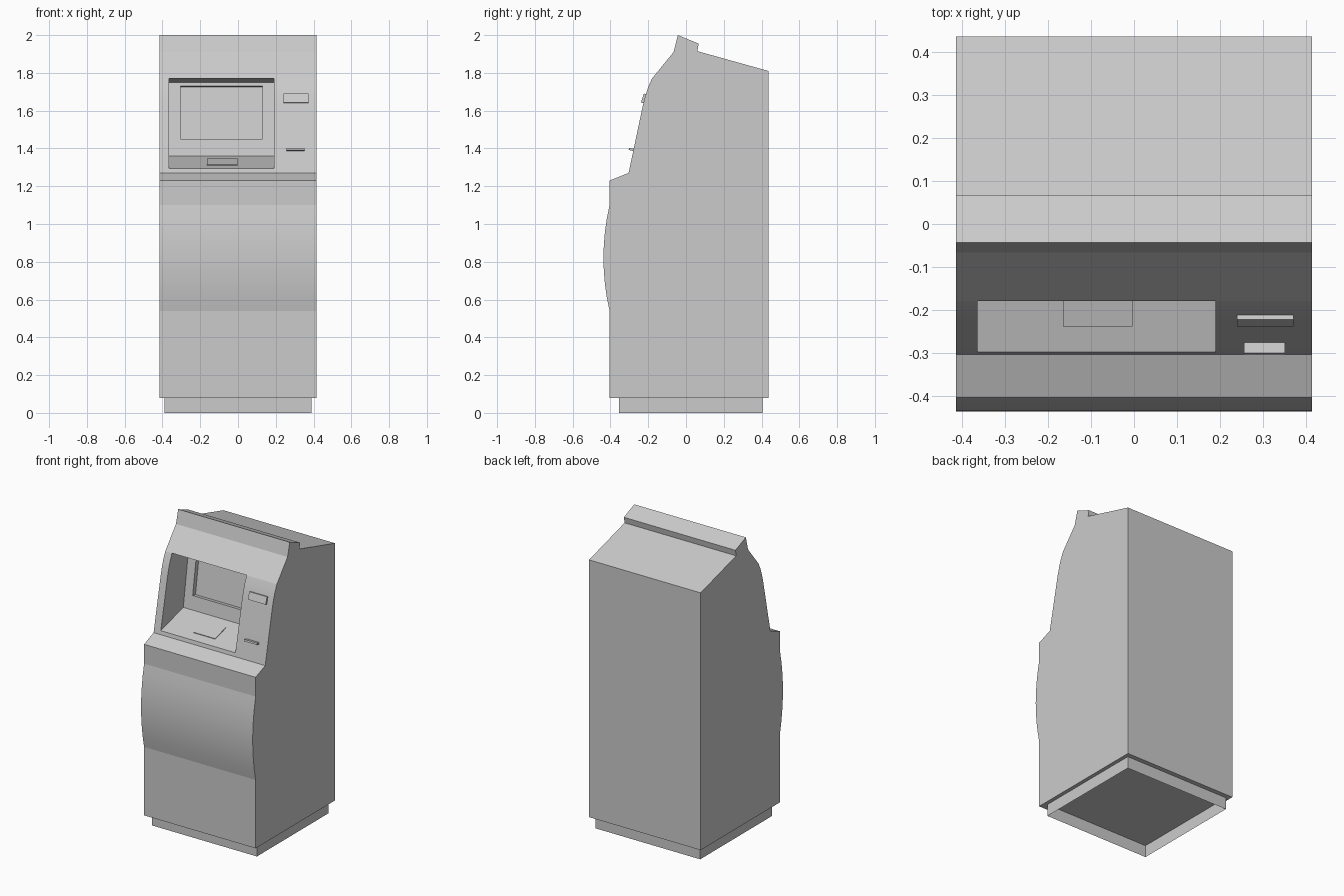
import bpy
import bmesh
from math import radians

cube = bpy.data.objects.get("Cube")
if cube:
    bpy.data.objects.remove(cube, do_unlink=True)

grey = bpy.data.materials.new("cabinet grey")
grey.use_nodes = True
COLOUR = (0.6, 0.6, 0.6, 1)
grey.diffuse_color = COLOUR
grey.node_tree.nodes["Principled BSDF"].inputs["Base Color"].default_value = COLOUR


def prism(name, profile, x0, x1, capped=True):
    """Extrude a (y, z) profile along x from x0 to x1."""
    bm = bmesh.new()
    left = [bm.verts.new((x0, y, z)) for y, z in profile]
    right = [bm.verts.new((x1, y, z)) for y, z in profile]
    n = len(profile)
    for i in range(n):
        j = (i + 1) % n
        bm.faces.new((left[i], left[j], right[j], right[i]))
    if capped:
        bm.faces.new(left)
        bm.faces.new(right)
    bmesh.ops.recalc_face_normals(bm, faces=bm.faces)
    mesh = bpy.data.meshes.new(name)
    bm.to_mesh(mesh)
    bm.free()
    mesh.materials.append(grey)
    obj = bpy.data.objects.new(name, mesh)
    bpy.context.collection.objects.link(obj)
    return obj


def activate(obj):
    bpy.ops.object.select_all(action="DESELECT")
    obj.select_set(True)
    bpy.context.view_layer.objects.active = obj


def cut(obj, cutter):
    cutter.hide_render = True
    mod = obj.modifiers.new("cut", "BOOLEAN")
    mod.operation = "DIFFERENCE"
    mod.solver = "EXACT"
    mod.object = cutter
    activate(obj)
    bpy.ops.object.modifier_apply(modifier=mod.name)
    bpy.data.objects.remove(cutter, do_unlink=True)


# Cabinet: curved door bulge, shoulder, leaning fascia, top cap, sloping roof
STEPS = 8
bulge = []
for i in range(STEPS + 1):
    t = 2 * i / STEPS - 1
    bulge.append((-0.405 - 0.032 * (1 - t * t), 0.82 + 0.28 * t))
profile = [(-0.405, 0.08)] + bulge + [
    (-0.405, 1.23), (-0.304, 1.27), (-0.229, 1.625), (-0.215, 1.68),
    (-0.2, 1.725), (-0.18, 1.77), (-0.066, 1.91), (-0.043, 2.0),
    (0.067, 1.955), (0.06, 1.915), (0.437, 1.81), (0.437, 0.08)]
cabinet = prism("cabinet", profile, -0.415, 0.415)

# Deep recess with sloping floor, then the sunken screen in its back wall
cut(cabinet, prism("recess_cutter", [
    (-0.398, 1.267), (-0.06, 1.36), (0.0, 1.75), (-0.4, 1.795)], -0.365, 0.19))
cut(cabinet, prism("screen_cutter", [
    (-0.066, 1.453), (-0.023, 1.733), (0.027, 1.7255), (-0.016, 1.4455)],
    -0.305, 0.13))
activate(cabinet)
bpy.ops.object.shade_smooth_by_angle(angle=radians(6))

# Keypad plate on the recess floor
prism("keypad", [(-0.238, 1.309), (-0.12, 1.342), (-0.121, 1.347),
                 (-0.239, 1.315)], -0.165, -0.003)

# Receipt outlet and card slot lip on the fascia
prism("receipt_outlet", [(-0.239, 1.643), (-0.223, 1.69), (-0.2, 1.685),
                         (-0.21, 1.638)], 0.24, 0.372)
prism("card_slot", [(-0.304, 1.392), (-0.301, 1.403), (-0.26, 1.395),
                    (-0.263, 1.383)], 0.257, 0.352)

# Recessed plinth: four walls, open underneath
bm = bmesh.new()
bmesh.ops.create_cube(bm, size=1)
for v in bm.verts:
    v.co = (v.co.x * 0.78, v.co.y * 0.762 + 0.025, (v.co.z + 0.5) * 0.08)
bmesh.ops.delete(bm, geom=[f for f in bm.faces if abs(f.normal.z) > 0.5],
                 context="FACES_ONLY")
mesh = bpy.data.meshes.new("plinth")
bm.to_mesh(mesh)
bm.free()
mesh.materials.append(grey)
bpy.context.collection.objects.link(bpy.data.objects.new("plinth", mesh))
